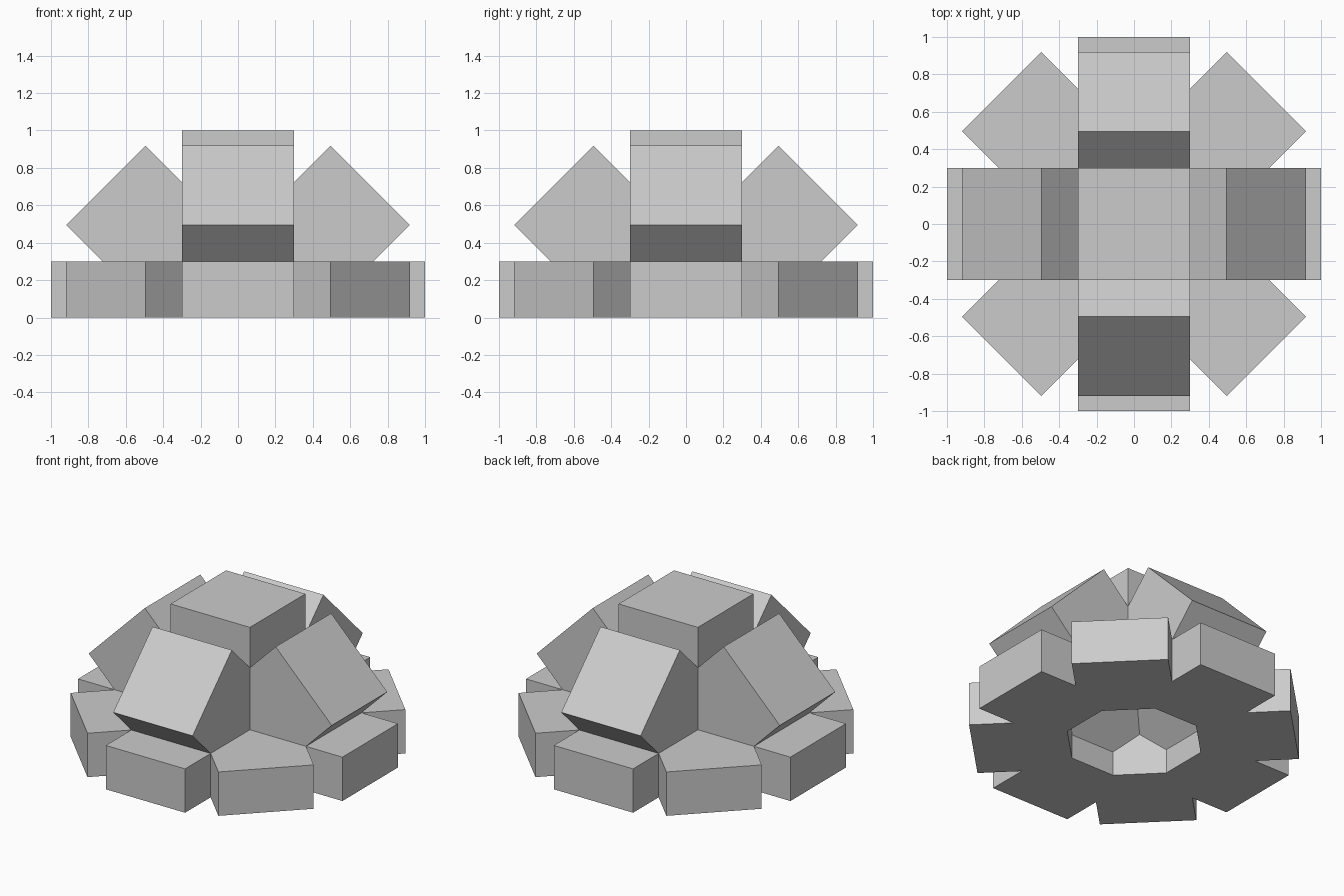
import bpy, bmesh
from math import radians
from mathutils import Matrix

default_cube = bpy.data.objects.get("Cube")
if default_cube:
    bpy.data.objects.remove(default_cube)

BLOCK = 0.6          # edge of every block
REACH = 1.0          # distance of the outer block faces from the centre

grey = bpy.data.materials.new("stone_grey")
grey.use_nodes = True
colour = (0.6, 0.6, 0.6, 1)
grey.diffuse_color = colour
grey.node_tree.nodes["Principled BSDF"].inputs["Base Color"].default_value = colour


def add_block(bm, turn, lift):
    """One cube pushed outwards, tilted up by lift and turned about z."""
    place = (Matrix.Rotation(radians(turn), 4, 'Z')
             @ Matrix.Rotation(radians(-lift), 4, 'Y')
             @ Matrix.Translation((REACH - BLOCK / 2, 0, 0)))
    bmesh.ops.create_cube(bm, size=BLOCK, matrix=place)


def make_object(name, bm):
    mesh = bpy.data.meshes.new(name)
    bm.to_mesh(mesh)
    bm.free()
    mesh.materials.append(grey)
    obj = bpy.data.objects.new(name, mesh)
    bpy.context.collection.objects.link(obj)
    return obj


# Blocks: base course, sloped course and crown
bm = bmesh.new()
for i in range(8):
    add_block(bm, i * 45, 0)
for i in range(4):
    add_block(bm, i * 90, 45)
add_block(bm, 0, 90)
dome = make_object("block_dome", bm)

# Helper that keeps only the half above the ground
bm = bmesh.new()
bmesh.ops.create_cube(bm, size=4, matrix=Matrix.Translation((0, 0, 2)))
cutter = make_object("ground_cutter", bm)
cutter.hide_render = True

# Fuse the blocks into one hollow shell with a flat underside
fuse = dome.modifiers.new("fuse", 'BOOLEAN')
fuse.operation = 'INTERSECT'
fuse.solver = 'EXACT'
fuse.use_self = True
fuse.object = cutter
bpy.context.view_layer.objects.active = dome
dome.select_set(True)
bpy.ops.object.modifier_apply(modifier=fuse.name)
bpy.data.objects.remove(cutter)

# Merge the coplanar pieces left by the fuse
bm = bmesh.new()
bm.from_mesh(dome.data)
bmesh.ops.remove_doubles(bm, verts=bm.verts, dist=0.0001)
bmesh.ops.dissolve_limit(bm, angle_limit=radians(1), verts=bm.verts, edges=bm.edges)
bm.to_mesh(dome.data)
bm.free()
